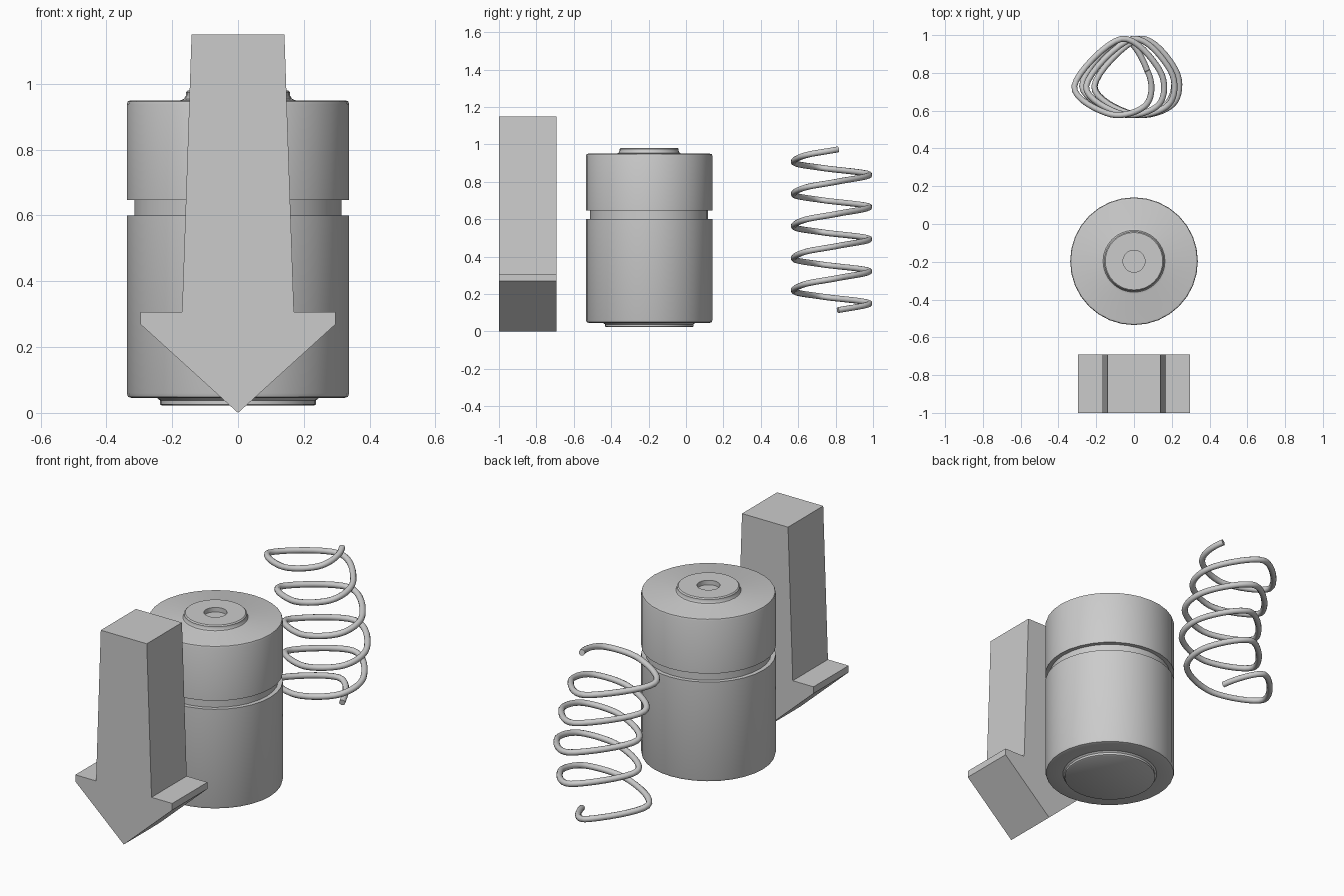
import bpy, bmesh
from math import sin, cos, pi, radians

if "Cube" in bpy.data.objects:
    bpy.data.objects.remove(bpy.data.objects["Cube"])


def add_mesh(name, bm, smooth=None):
    bmesh.ops.recalc_face_normals(bm, faces=bm.faces)
    mesh = bpy.data.meshes.new(name)
    bm.to_mesh(mesh)
    bm.free()
    ob = bpy.data.objects.new(name, mesh)
    bpy.context.collection.objects.link(ob)
    if smooth:
        shade(ob, smooth)
    return ob


def shade(ob, angle):
    bpy.ops.object.select_all(action='DESELECT')
    ob.select_set(True)
    bpy.context.view_layer.objects.active = ob
    bpy.ops.object.shade_smooth_by_angle(angle=radians(angle))


def lathe(name, profile, x, y, sides):
    """Revolve (radius, z) points; both ends are capped."""
    bm = bmesh.new()
    rings = [[bm.verts.new((x + r * cos(2 * pi * i / sides),
                            y + r * sin(2 * pi * i / sides), z))
              for i in range(sides)] for r, z in profile]
    for a, b in zip(rings, rings[1:]):
        for i in range(sides):
            j = (i + 1) % sides
            bm.faces.new((a[i], a[j], b[j], b[i]))
    bm.faces.new(rings[0])
    bm.faces.new(rings[-1])
    return add_mesh(name, bm, 30)


# Downward arrow: half outline mirrored, then extruded along y
half = [(0.297, 0.27), (0.297, 0.307), (0.17, 0.307), (0.141, 1.15)]
outline = [(0, 0)] + half + [(-x, z) for x, z in reversed(half)]
bm = bmesh.new()
face = bm.faces.new([bm.verts.new((x, -1.0, z)) for x, z in outline])
ext = bmesh.ops.extrude_face_region(bm, geom=[face])
bmesh.ops.translate(bm, vec=(0, 0.308, 0),
                    verts=[v for v in ext['geom'] if isinstance(v, bmesh.types.BMVert)])
add_mesh("arrow", bm)

# Round canister: base disc, grooved body, raised cap with a small recess
lathe("canister", [
    (0.23, 0.022), (0.237, 0.026), (0.237, 0.038), (0.246, 0.045),
    (0.322, 0.045), (0.334, 0.049), (0.338, 0.06),
    (0.338, 0.6), (0.315, 0.6), (0.315, 0.647), (0.338, 0.647),
    (0.338, 0.938), (0.335, 0.947), (0.325, 0.95),
    (0.175, 0.95), (0.164, 0.954), (0.158, 0.965), (0.158, 0.974), (0.152, 0.98),
    (0.058, 0.98), (0.058, 0.955)], 0, -0.197, 32)

# Bowed coil spring: one rounded loop repeated five times along a rising path
LOOP = [(0, 0.07, 0.812), (0.22, -0.12, 0.98), (0.42, -0.355, 0.73),
        (0.58, -0.15, 0.58), (0.81, 0.055, 0.635)]
TURNS = 5


def knot(i):
    turn, k = divmod(i, len(LOOP))
    t, x, y = LOOP[k]
    t += turn
    f = min(max(t / TURNS, 0), 1)
    return (x + 0.152 * sin(pi * f ** 0.7), y, 0.113 + 0.172 * t)


def catmull(a, b, c, d, u):
    return 0.5 * (2 * b + (c - a) * u + (2 * a - 5 * b + 4 * c - d) * u * u
                  + (3 * b - a - 3 * c + d) * u ** 3)


STEPS = 8
path = []
for i in range(TURNS * len(LOOP)):
    p = [knot(i + k) for k in (-1, 0, 1, 2)]
    path += [[catmull(*axis, s / STEPS) for axis in zip(*p)] for s in range(STEPS)]
path.append(knot(TURNS * len(LOOP)))

curve = bpy.data.curves.new("spring", 'CURVE')
curve.dimensions = '3D'
curve.bevel_depth = 0.016
curve.bevel_resolution = 3
curve.use_fill_caps = True
spline = curve.splines.new('POLY')
spline.points.add(len(path) - 1)
for pt, co in zip(spline.points, path):
    pt.co = (*co, 1)
spring = bpy.data.objects.new("spring", curve)
bpy.context.collection.objects.link(spring)
bpy.ops.object.select_all(action='DESELECT')
spring.select_set(True)
bpy.context.view_layer.objects.active = spring
bpy.ops.object.convert(target='MESH')
shade(bpy.context.view_layer.objects.active, 50)
